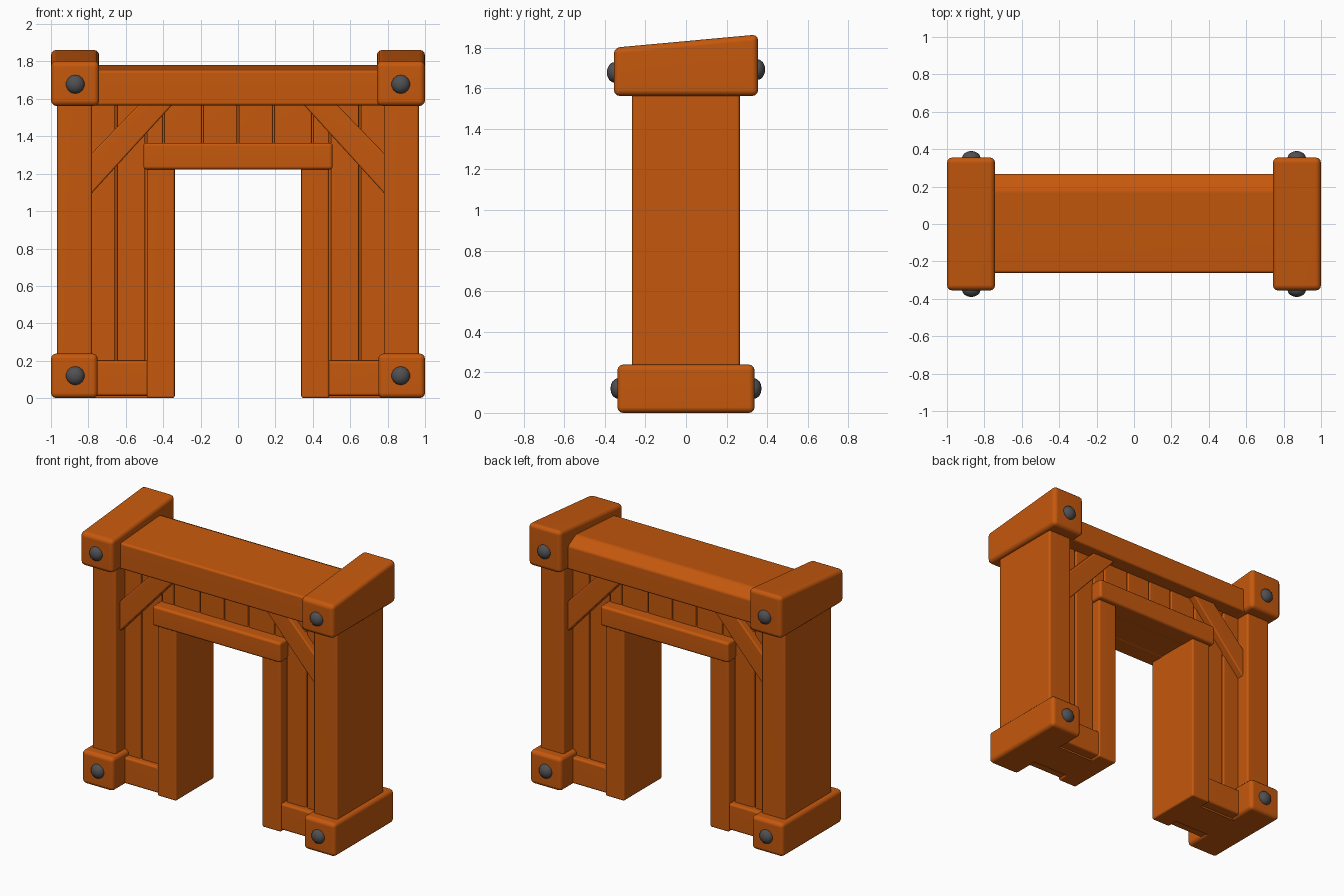
import bpy, bmesh, math
from mathutils import Matrix, Vector

cube = bpy.data.objects.get("Cube")
if cube:
    bpy.data.objects.remove(cube, do_unlink=True)


def material(name, colour, rough):
    m = bpy.data.materials.new(name)
    m.use_nodes = True
    m.diffuse_color = (*colour, 1)
    node = m.node_tree.nodes["Principled BSDF"]
    node.inputs["Base Color"].default_value = (*colour, 1)
    node.inputs["Roughness"].default_value = rough
    return m


WOOD = material("orange wood", (0.56, 0.098, 0.004), 0.8)
IRON = material("dark iron", (0.08, 0.08, 0.085), 0.6)


def finish(name, bm, mat, bevel=0.0, segments=3):
    bmesh.ops.recalc_face_normals(bm, faces=bm.faces)
    if bevel:
        bmesh.ops.bevel(bm, geom=bm.edges[:], offset=bevel, segments=segments,
                        profile=0.5, affect='EDGES', clamp_overlap=True)
    mesh = bpy.data.meshes.new(name)
    bm.to_mesh(mesh)
    bm.free()
    mesh.materials.append(mat)
    ob = bpy.data.objects.new(name, mesh)
    bpy.context.collection.objects.link(ob)
    bpy.ops.object.select_all(action='DESELECT')
    ob.select_set(True)
    bpy.context.view_layer.objects.active = ob
    bpy.ops.object.shade_smooth_by_angle(angle=math.radians(40))
    if bevel:
        ob.modifiers.new("Weighted normals", 'WEIGHTED_NORMAL').keep_sharp = True
    return ob


def box(name, x, y, z, bevel=0.015):
    bm = bmesh.new()
    bmesh.ops.create_cube(bm, size=1)
    for v in bm.verts:
        for axis, span in enumerate((x, y, z)):
            v.co[axis] = span[0] if v.co[axis] < 0 else span[1]
    return finish(name, bm, WOOD, bevel)


def prism(name, points, axis, span, bevel):
    """Extrude a closed outline along x (axis 0) or y (axis 1)."""
    bm = bmesh.new()
    face = bm.faces.new([bm.verts.new((span[0], a, b) if axis == 0 else (a, span[0], b))
                         for a, b in points])
    new = bmesh.ops.extrude_face_region(bm, geom=[face])["geom"]
    step = Vector((0, 0, 0))
    step[axis] = span[1] - span[0]
    bmesh.ops.translate(bm, vec=step, verts=[g for g in new if isinstance(g, bmesh.types.BMVert)])
    return finish(name, bm, WOOD, bevel)


def mirrored(side, a, b):
    return tuple(sorted((side * a, side * b)))


def bolt(name, x, y, z):
    bm = bmesh.new()
    turn = Matrix.Rotation(math.pi / 2, 4, 'X')
    bmesh.ops.create_uvsphere(bm, u_segments=14, v_segments=8, radius=0.051,
                              matrix=Matrix.Diagonal((1, 0.75, 1, 1)) @ turn)
    bmesh.ops.translate(bm, vec=(x, y, z), verts=bm.verts)
    finish(name, bm, IRON)


# Top beam with a sloping upper face
prism("top_beam", [(-0.262, 1.565), (0.268, 1.565), (0.268, 1.735), (0.18, 1.782), (-0.262, 1.752)],
      0, (-0.78, 0.78), 0.015)
box("wall_core_top", (-0.8, 0.8), (-0.13, 0.13), (1.24, 1.6), 0)
box("doorway_soffit", (-0.4, 0.4), (-0.2, 0.2), (1.225, 1.3), 0)

for side, label in ((1, "left"), (-1, "right")):
    # Corner post with its foot and sloping cap
    box(label + "_post", mirrored(side, 0.78, 0.967), (-0.265, 0.265), (0.05, 1.62), 0.014)
    box(label + "_foot", mirrored(side, 0.75, 1.0), (-0.338, 0.338), (0, 0.238), 0.028)
    prism(label + "_cap", [(-0.356, 1.562), (0.356, 1.562), (0.356, 1.865), (-0.356, 1.8)],
          0, mirrored(side, 0.742, 1.0), 0.03)

    # Door jamb and the wall behind the planks
    box(label + "_jamb", mirrored(side, 0.338, 0.487), (-0.215, 0.215), (0, 1.28), 0.012)
    box(label + "_wall_core", mirrored(side, 0.45, 0.8), (-0.13, 0.13), (0, 1.3), 0)

    for front, face in ((-1, "front"), (1, "back")):
        tag = f"{label}_{face}_"
        wall = mirrored(front, 0.1, 0.162)
        box(tag + "sill_rail", mirrored(side, 0.47, 0.79), mirrored(front, 0.05, 0.205), (0.012, 0.2))

        # Side planks run full height, short planks fill above the door
        for i, (a, b) in enumerate(((0.657, 0.79), (0.496, 0.646))):
            box(f"{tag}side_plank_{i}", mirrored(side, a, b), wall, (0.15, 1.6), 0.007)
        for i, (a, b) in enumerate(((0.005, 0.185), (0.195, 0.393), (0.403, 0.487))):
            box(f"{tag}upper_plank_{i}", mirrored(side, a, b), wall, (1.3, 1.6), 0.007)

        # Diagonal brace
        outline = [(0.8, 1.075), (0.8, 1.29), (0.5, 1.6), (0.345, 1.6), (0.345, 1.575)]
        prism(tag + "brace", [(side * a, b) for a, b in outline], 1,
              mirrored(front, 0.12, 0.215), 0.01)

        # Bolts on foot and cap
        bolt(tag + "foot_bolt", side * 0.87, front * 0.334, 0.12)
        bolt(tag + "cap_bolt", side * 0.87, front * 0.352, 1.685 + 0.007 * front)

# Lintels over the doorway, one per face
for front, face in ((-1, "front"), (1, "back")):
    box(face + "_lintel", (-0.506, 0.506), mirrored(front, 0.1, 0.25), (1.222, 1.365), 0.018)
